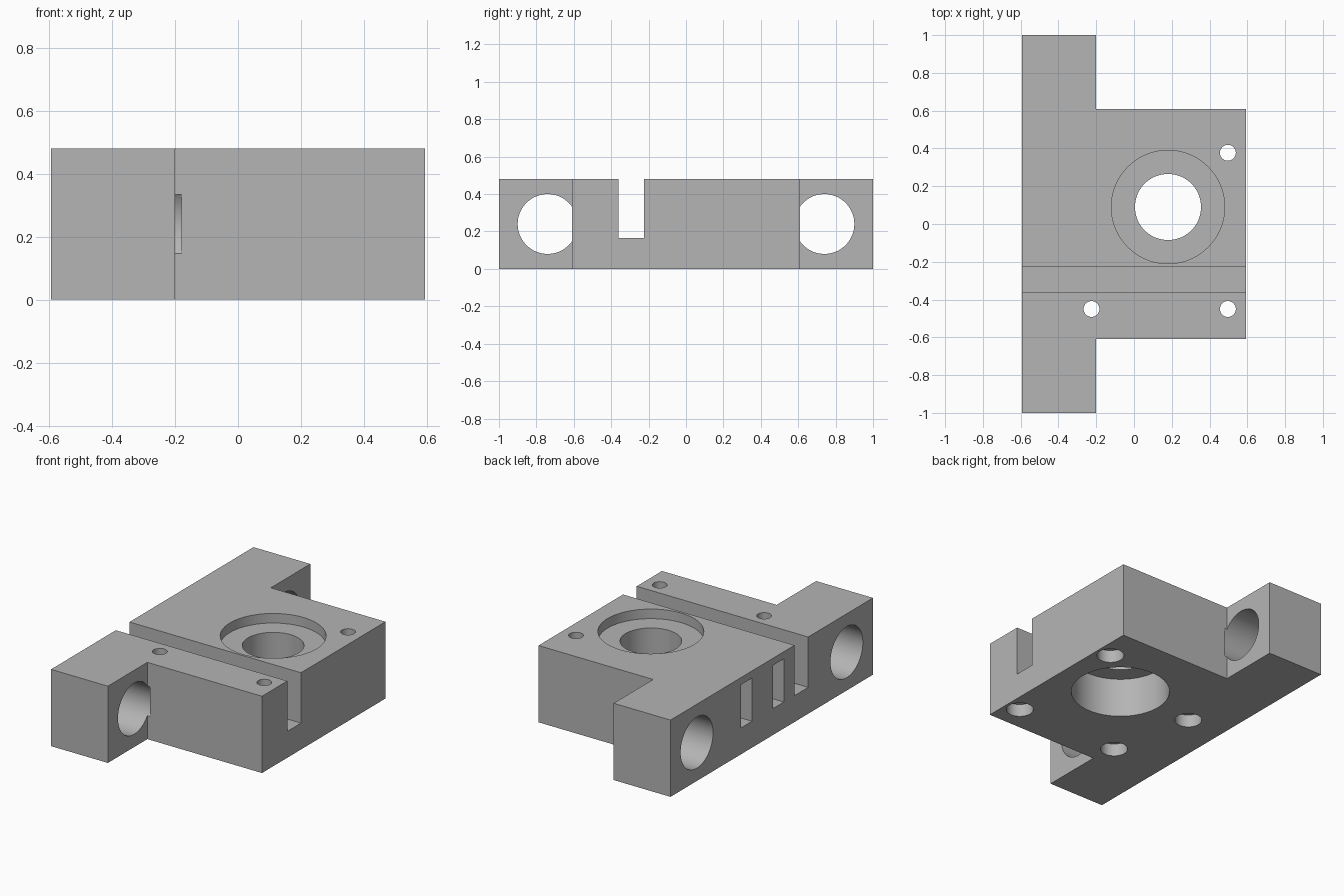
import bpy
import bmesh
from math import radians, pi
from mathutils import Matrix, Vector

cube = bpy.data.objects.get("Cube")
if cube:
    bpy.data.objects.remove(cube, do_unlink=True)

W, H, EPS = 0.593, 0.48, 0.02        # half width, height, cutter overshoot

steel = bpy.data.materials.new("machined grey")
steel.use_nodes = True
steel.diffuse_color = (0.46, 0.46, 0.46, 1)
steel.node_tree.nodes["Principled BSDF"].inputs["Base Color"].default_value = steel.diffuse_color


def add_object(name, bm):
    bmesh.ops.recalc_face_normals(bm, faces=bm.faces)
    mesh = bpy.data.meshes.new(name)
    bm.to_mesh(mesh)
    bm.free()
    mesh.materials.append(steel)
    obj = bpy.data.objects.new(name, mesh)
    bpy.context.collection.objects.link(obj)
    return obj


def box(name, low, high):
    low, high = Vector(low), Vector(high)
    bm = bmesh.new()
    bmesh.ops.create_cube(bm, size=1, matrix=Matrix.Translation((low + high) / 2)
                          @ Matrix.Diagonal((*(high - low), 1)))
    return add_object(name, bm)


def cylinder(name, radius, start, end, sides=64):
    start, end = Vector(start), Vector(end)
    axis = end - start
    turn = axis.to_track_quat("Z", "Y").to_matrix().to_4x4()
    bm = bmesh.new()
    bmesh.ops.create_cone(bm, cap_ends=True, segments=sides, radius1=radius, radius2=radius,
                          depth=axis.length, matrix=Matrix.Translation((start + end) / 2) @ turn)
    return add_object(name, bm)


def bore(name, radius, x, y, bottom, top):
    return cylinder(name, radius, (x, y, bottom), (x, y, top))


# Body: T-shaped plan, extruded upward
plan = [(-W, -1), (-0.2, -1), (-0.2, -0.61), (W, -0.61),
        (W, 0.61), (-0.2, 0.61), (-0.2, 1), (-W, 1)]
bm = bmesh.new()
face = bm.faces.new([bm.verts.new((x, y, 0)) for x, y in plan])
raised = bmesh.ops.extrude_face_region(bm, geom=[face])["geom"]
bmesh.ops.translate(bm, vec=(0, 0, H),
                    verts=[v for v in raised if isinstance(v, bmesh.types.BMVert)])
body = add_object("mounting_block", bm)

# Cross slot and the two pockets in the flange side
cutters = [box("cross_slot", (-1, -0.36, 0.165), (1, -0.225, 1))]
for y in (-0.12, 0.195):
    cutters.append(box("side_pocket", (-1, y, 0.165), (-0.3, y + 0.107, 0.435)))

# Flange holes, running slightly into the body
for y in (-0.74, 0.74):
    cutters.append(cylinder("flange_hole", 0.16, (-1, y, 0.24), (-0.18, y, 0.24)))

# Stepped main bore
for radius, bottom, top in ((0.175, -EPS, H + EPS), (0.3, 0.42, H + EPS), (0.288, -EPS, 0.25)):
    cutters.append(bore("main_bore", radius, 0.18, 0.09, bottom, top))

# Screw holes with counterbores underneath, and one blind hole
for x, y in ((0.497, 0.377), (0.497, -0.45), (-0.225, -0.45)):
    cutters.append(bore("screw_hole", 0.042, x, y, -EPS, H + EPS))
    cutters.append(bore("counterbore", 0.079, x, y, -EPS, 0.08))
cutters.append(bore("blind_hole", 0.079, -0.34, 0.09, -EPS, 0.08))

bpy.ops.object.select_all(action="DESELECT")
body.select_set(True)
bpy.context.view_layer.objects.active = body
for cutter in cutters:
    mod = body.modifiers.new(cutter.name, "BOOLEAN")
    mod.operation, mod.solver, mod.object = "DIFFERENCE", "EXACT", cutter
    bpy.ops.object.modifier_apply(modifier=mod.name)
    bpy.data.objects.remove(cutter, do_unlink=True)

bpy.ops.object.shade_smooth_by_angle(angle=radians(30))
